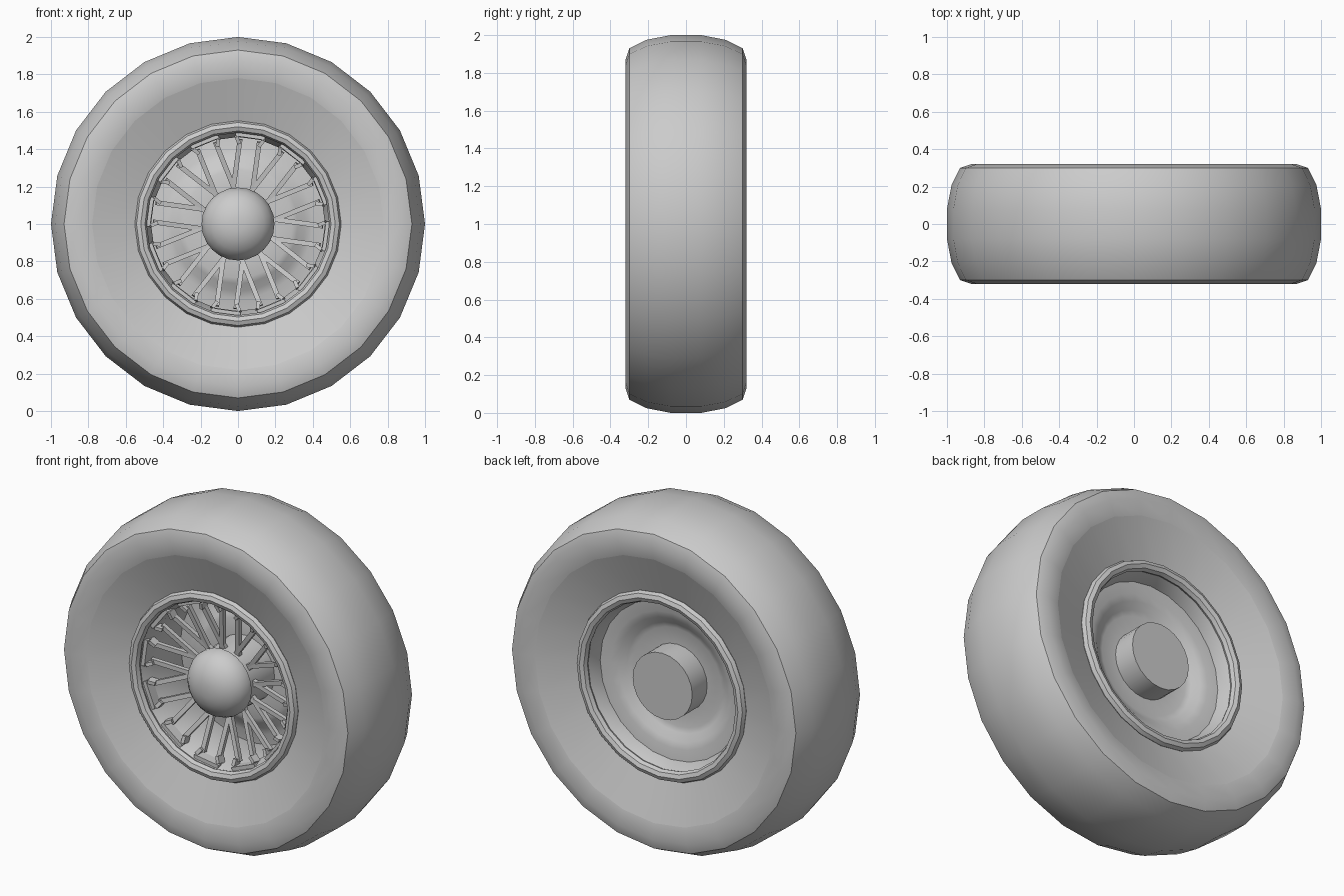
import bpy
import bmesh
from math import cos, sin, pi, radians
from mathutils import Matrix, Vector

cube = bpy.data.objects.get("Cube")
if cube:
    bpy.data.objects.remove(cube, do_unlink=True)

# One grey for the whole wheel
grey = bpy.data.materials.new("plain_grey")
grey.use_nodes = True
colour = (0.6, 0.6, 0.6, 1)
grey.diffuse_color = colour
for node in grey.node_tree.nodes:
    if node.type == "BSDF_PRINCIPLED":
        node.inputs["Base Color"].default_value = colour

AXLE = Vector((0, 0, 1))


def finish(name, bm, angle=35):
    bmesh.ops.recalc_face_normals(bm, faces=bm.faces)
    mesh = bpy.data.meshes.new(name)
    bm.to_mesh(mesh)
    bm.free()
    mesh.materials.append(grey)
    obj = bpy.data.objects.new(name, mesh)
    obj.location = AXLE
    bpy.context.collection.objects.link(obj)
    bpy.ops.object.select_all(action="DESELECT")
    obj.select_set(True)
    bpy.context.view_layer.objects.active = obj
    bpy.ops.object.shade_smooth_by_angle(angle=radians(angle))
    return obj


def lathe(name, profile, closed=True, steps=24, crease=None):
    """Turn (radius, y) points around the axle."""
    bm = bmesh.new()
    rings = []
    for i in range(steps):
        a = 2 * pi * i / steps
        rings.append([bm.verts.new((r * sin(a), y, r * cos(a))) for r, y in profile])
    count = len(profile) if closed else len(profile) - 1
    for i in range(steps):
        here, there = rings[i], rings[(i + 1) % steps]
        for j in range(count):
            k = (j + 1) % len(profile)
            bm.faces.new((here[j], here[k], there[k], there[j]))
    bmesh.ops.remove_doubles(bm, verts=bm.verts, dist=0.0001)
    # Keep the circle at the crease radius sharp
    if crease:
        for e in bm.edges:
            if all(abs(Vector((v.co.x, v.co.z)).length - crease) < 0.001 for v in e.verts):
                e.smooth = False
    return finish(name, bm)


def both_sides(half):
    return half + [(r, -y) for r, y in reversed(half)]


# Tyre with rounded shoulders and dished sidewalls
lathe("tyre", both_sides([(0.52, 0.21), (0.78, 0.30), (0.87, 0.32), (0.93, 0.30),
                          (0.975, 0.21), (1.0, 0.08)]), crease=0.78)

# Rim barrel, with a rolled lip at each side
lathe("rim_barrel", both_sides([(0.54, 0.21), (0.50, 0.225), (0.465, 0.14)]))
for name, side in (("front_lip", -1), ("back_lip", 1)):
    lathe(name, [(0.52 + 0.032 * cos(t * pi / 4), side * 0.225 + 0.032 * sin(t * pi / 4))
                 for t in range(8)])

# Stepped plate that closes the back of the wheel
plate = [(0.19, 0.08), (0.29, 0.08), (0.32, 0.09), (0.36, 0.12), (0.40, 0.132), (0.475, 0.14)]
lathe("back_plate", plate + [(r, y - 0.015) for r, y in reversed(plate)])

# Hub barrel and domed cap
lathe("hub", [(0, 0.22), (0.195, 0.22), (0.195, 0.08), (0.18, -0.14), (0, -0.14)], closed=False)
lathe("hub_cap", [(0, -0.13), (0.17, -0.13), (0.195, -0.15), (0.195, -0.18), (0.175, -0.225),
                  (0.14, -0.262), (0.09, -0.288), (0.04, -0.30), (0, -0.30)], closed=False)


def bar(bm, start, end, width, depth, turn):
    """Add a square bar between two points, turned about the axle."""
    start, end = Vector(start), Vector(end)
    run = end - start
    side = run.cross(Vector((0, 1, 0))).normalized()
    up = side.cross(run).normalized()
    basis = Matrix((side * width, up * depth, run)).transposed().to_4x4()
    place = Matrix.Translation((start + end) / 2) @ basis
    bmesh.ops.create_cube(bm, size=1, matrix=turn @ place)


# Twelve pairs of parallel spokes, each pair ending in a trapezoid bracket
spokes, brackets = bmesh.new(), bmesh.new()
for i in range(12):
    turn = Matrix.Rotation(radians(8 + 30 * i), 4, "Y")
    for s in (-1, 1):
        bar(spokes, (s * 0.052, -0.10, 0.16), (s * 0.052, -0.16, 0.45), 0.026, 0.026, turn)
        bar(brackets, (s * 0.055, -0.165, 0.43), (s * 0.075, -0.175, 0.465), 0.02, 0.05, turn)
    bar(brackets, (-0.08, -0.175, 0.475), (0.08, -0.175, 0.475), 0.022, 0.06, turn)
finish("spokes", spokes, 20)
finish("spoke_brackets", brackets, 20)
